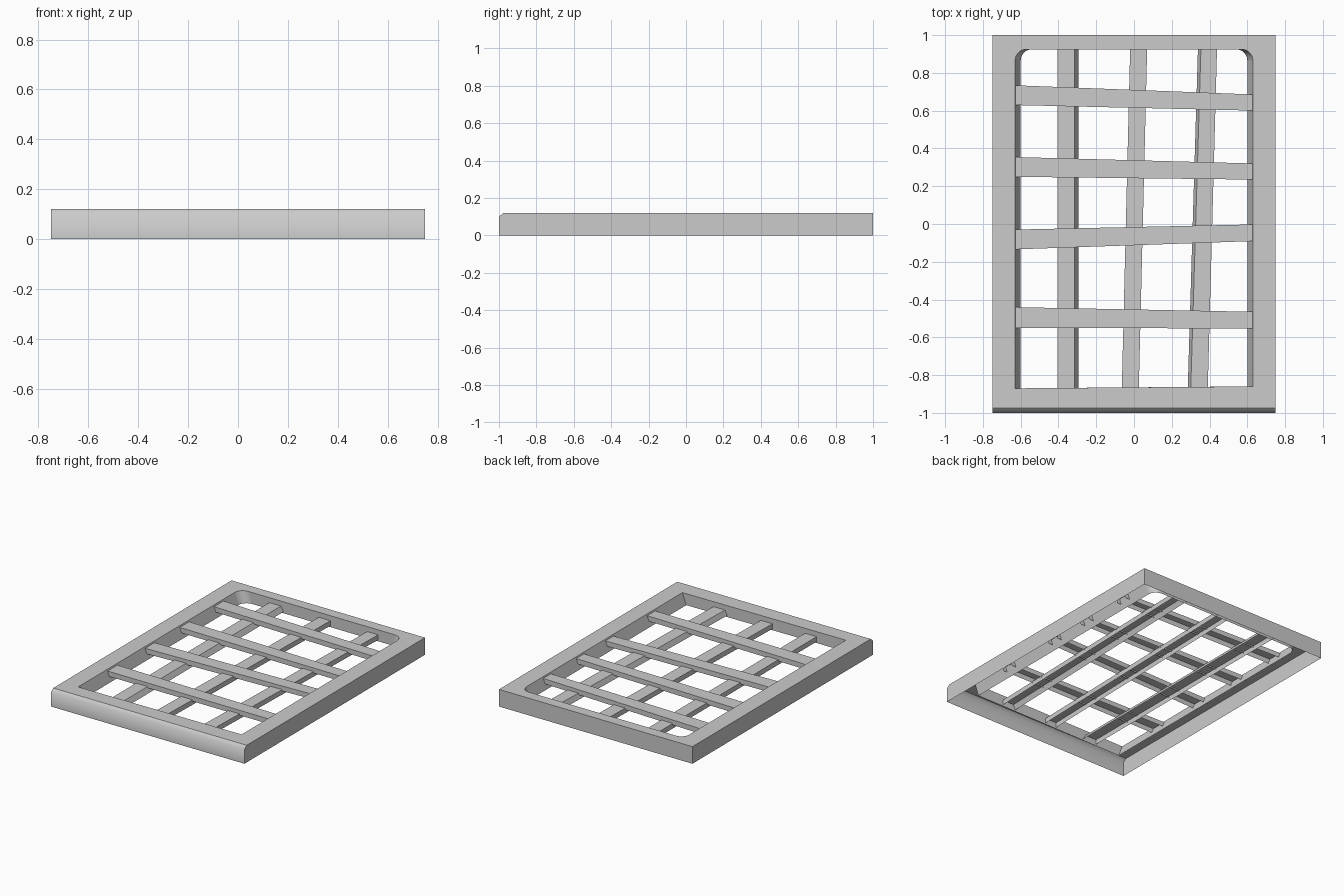
import bpy, bmesh, math

if "Cube" in bpy.data.objects:
    bpy.data.objects.remove(bpy.data.objects["Cube"])

H = 0.12          # overall height
WALL_Z = 0.04     # lower edge of the opening's inner wall


def finish(bm, name):
    bmesh.ops.recalc_face_normals(bm, faces=bm.faces[:])
    bm.normal_update()
    # upward-looking faces must point up on these open shells
    if sum(f.normal.z * f.calc_area() for f in bm.faces) < 0:
        bmesh.ops.reverse_faces(bm, faces=bm.faces[:])
    me = bpy.data.meshes.new(name)
    bm.to_mesh(me)
    bm.free()
    ob = bpy.data.objects.new(name, me)
    bpy.context.collection.objects.link(ob)
    return ob


def opening(hx, z, r=0.06, steps=5):
    """Opening outline: square front corners, rounded back corners."""
    yb = 0.925
    pts = [(-hx, -0.87, z), (hx, -0.86, z)]
    for cx, a0 in ((hx - r, 0), (r - hx, 90)):
        for i in range(steps + 1):
            a = math.radians(a0 + 90 * i / steps)
            pts.append((cx + r * math.cos(a), yb - r + r * math.sin(a), z))
    return pts


# Frame: open-bottomed shell with an opening and a chamfered front edge
bm = bmesh.new()
profile = [(-1, 0), (-1, 0.1), (-0.975, H), (1, H), (1, 0)]
left = [bm.verts.new((-0.75, y, z)) for y, z in profile]
right = [bm.verts.new((0.75, y, z)) for y, z in profile]
bm.faces.new(left)
bm.faces.new(right)
front = []
for i in (0, 1, 3):
    f = bm.faces.new((left[i], left[i + 1], right[i + 1], right[i]))
    if i < 2:
        front.append(f)
for f in front:
    f.smooth = True

# Inner wall of the opening
top = [bm.verts.new(p) for p in opening(0.63, H)]
low = [bm.verts.new(p) for p in opening(0.60, WALL_Z)]
n = len(top)
for i in range(n):
    j = (i + 1) % n
    f = bm.faces.new((top[i], top[j], low[j], low[i]))
    f.smooth = 2 <= i < n - 1 and i != 7

# Top face between the outer edge and the opening
rim = [bm.edges.get((top[i], top[(i + 1) % n])) for i in range(n)]
outer = [left[2], right[2], right[3], left[3]]
for i in range(4):
    a, b = outer[i], outer[(i + 1) % 4]
    rim.append(bm.edges.get((a, b)) or bm.edges.new((a, b)))
bmesh.ops.triangle_fill(bm, edges=rim, use_beauty=True, normal=(0, 0, 1))
finish(bm, "frame")


def channel(name, ends, z_top, z_low, flare, along_x):
    """U-shaped bar; ends = (position, edge a, edge b) for both ends."""
    bm = bmesh.new()
    rings = []
    for t, a, b in ends:
        section = [(a - flare[0], z_low), (a, z_top), (b, z_top), (b + flare[1], z_low)]
        rings.append([bm.verts.new((t, s, z) if along_x else (s, t, z))
                      for s, z in section])
    for i in range(3):
        bm.faces.new((rings[0][i], rings[0][i + 1], rings[1][i + 1], rings[1][i]))
    finish(bm, name)


# Cross bars, slightly skewed and tapered
cross = [(0.63, 0.735, 0.60, 0.685), (0.25, 0.355, 0.235, 0.32),
         (-0.135, -0.03, -0.09, -0.002), (-0.55, -0.44, -0.553, -0.465)]
for k, (la, lb, ra, rb) in enumerate(cross):
    channel(f"cross_bar_{k + 1}", [(-0.65, la, lb), (0.65, ra, rb)],
            0.11, 0.075, (0, 0), True)

# Long bars below them
long_bars = [(-0.405, -0.315, -0.405, -0.315, (0, 0.02)),
             (-0.065, 0.025, -0.02, 0.07, (0, 0)),
             (0.30, 0.39, 0.355, 0.44, (0.016, 0))]
for k, (fa, fb, ba, bb, flare) in enumerate(long_bars):
    channel(f"long_bar_{k + 1}", [(-0.89, fa, fb), (0.945, ba, bb)],
            0.085, 0.05, flare, False)
